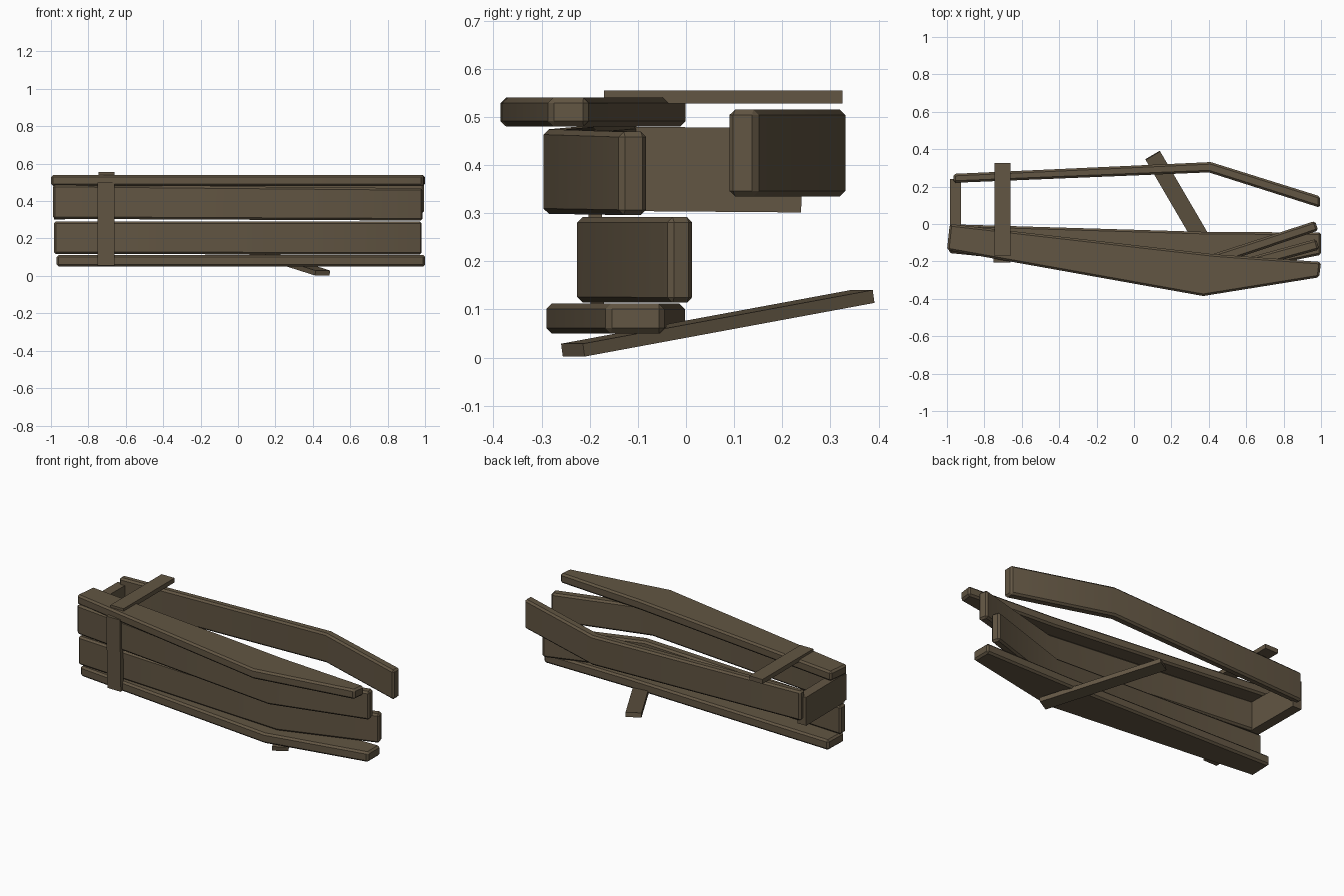
import bpy, bmesh, math
from mathutils import Vector, Matrix

if "Cube" in bpy.data.objects:
    bpy.data.objects.remove(bpy.data.objects["Cube"])

wood = bpy.data.materials.new("dark_weathered_wood")
wood.diffuse_color = (0.122, 0.092, 0.056, 1)
wood.use_nodes = True
wood.node_tree.nodes["Principled BSDF"].inputs["Base Color"].default_value = wood.diffuse_color


def finish(name, bm, bevel):
    """Chamfer the sharp edges, make the object, shade it."""
    bmesh.ops.recalc_face_normals(bm, faces=bm.faces)
    if bevel:
        edges = [e for e in bm.edges if e.calc_face_angle(0) > math.radians(50)]
        bmesh.ops.bevel(bm, geom=edges, offset=bevel, segments=1,
                        profile=0.5, affect='EDGES')
    me = bpy.data.meshes.new(name)
    bm.to_mesh(me)
    bm.free()
    me.materials.append(wood)
    ob = bpy.data.objects.new(name, me)
    bpy.context.collection.objects.link(ob)
    bpy.ops.object.select_all(action='DESELECT')
    ob.select_set(True)
    bpy.context.view_layer.objects.active = ob
    bpy.ops.object.shade_smooth_by_angle(angle=math.radians(30))
    return ob


def bent_plank(name, outer, inner, zl, zr, bevel=0.011):
    """Plank with a shoulder bend; zl / zr are (bottom, top) at left / right end."""
    bm = bmesh.new()
    x0, x1 = outer[0][0], outer[-1][0]
    rings = []
    for o, i in zip(outer, inner):
        ring = []
        for (x, y), k in ((o, 0), (i, 0), (i, 1), (o, 1)):
            t = (x - x0) / (x1 - x0)
            ring.append(bm.verts.new((x, y, zl[k] + (zr[k] - zl[k]) * t)))
        rings.append(ring)
    for a, b in zip(rings, rings[1:]):
        for k in range(4):
            bm.faces.new((a[k], a[(k + 1) % 4], b[(k + 1) % 4], b[k]))
    bm.faces.new(rings[0])
    bm.faces.new(rings[-1][::-1])
    return finish(name, bm, bevel)


def board(name, start, end, width, thick, side, bevel=0.0):
    """Straight board from start to end; side is the width direction."""
    a, b, s = Vector(start), Vector(end), Vector(side).normalized()
    d = b - a
    n = d.normalized().cross(s)
    bm = bmesh.new()
    bmesh.ops.create_cube(bm, size=1)
    m = Matrix((d, s * width, n * thick)).transposed().to_4x4()
    m.translation = (a + b) / 2
    bm.transform(m)
    return finish(name, bm, bevel)


# horizontal planks, top and bottom of the box
bent_plank("top_plank",
           [(-1.0, -0.14), (0.37, -0.385), (0.99, -0.285)],
           [(-0.985, 0.0), (0.43, -0.162), (1.0, -0.203)],
           (0.48, 0.54), (0.48, 0.54))
bent_plank("bottom_plank",
           [(-0.97, -0.15), (0.38, -0.29), (1.0, -0.165)],
           [(-0.965, -0.002), (0.41, -0.043), (1.0, -0.045)],
           (0.05, 0.112), (0.05, 0.112))

# upright side planks, bent at the shoulder
bent_plank("lower_side_plank",
           [(-0.985, -0.15), (0.42, -0.226), (0.985, -0.035)],
           [(-0.985, -0.093), (0.40, -0.168), (0.968, 0.016)],
           (0.117, 0.292), (0.114, 0.292))
bent_plank("upper_side_plank",
           [(-0.99, -0.155), (0.41, -0.296), (0.99, -0.137)],
           [(-0.985, -0.098), (0.40, -0.238), (0.975, -0.08)],
           (0.305, 0.487), (0.296, 0.469))
bent_plank("back_side_plank",
           [(-0.965, 0.268), (0.41, 0.331), (0.995, 0.148)],
           [(-0.965, 0.22), (0.40, 0.276), (0.995, 0.087)],
           (0.335, 0.515), (0.335, 0.515))

# head end board
board("head_board", (-0.955, -0.13, 0.392), (-0.955, 0.24, 0.389),
      0.06, 0.175, (1, 0, 0))

# thin cross battens
board("top_batten", (-0.703, -0.17, 0.5415), (-0.703, 0.325, 0.5415),
      0.088, 0.027, (1, 0, 0))
board("side_batten", (-0.705, -0.183, 0.055), (-0.705, -0.193, 0.50),
      0.092, 0.028, (1, 0, 0))

# loose stick the box leans on
board("loose_stick", (0.10, 0.367, 0.127), (0.452, -0.235, 0.0155),
      0.09, 0.027, (0.602, 0.352, 0))
